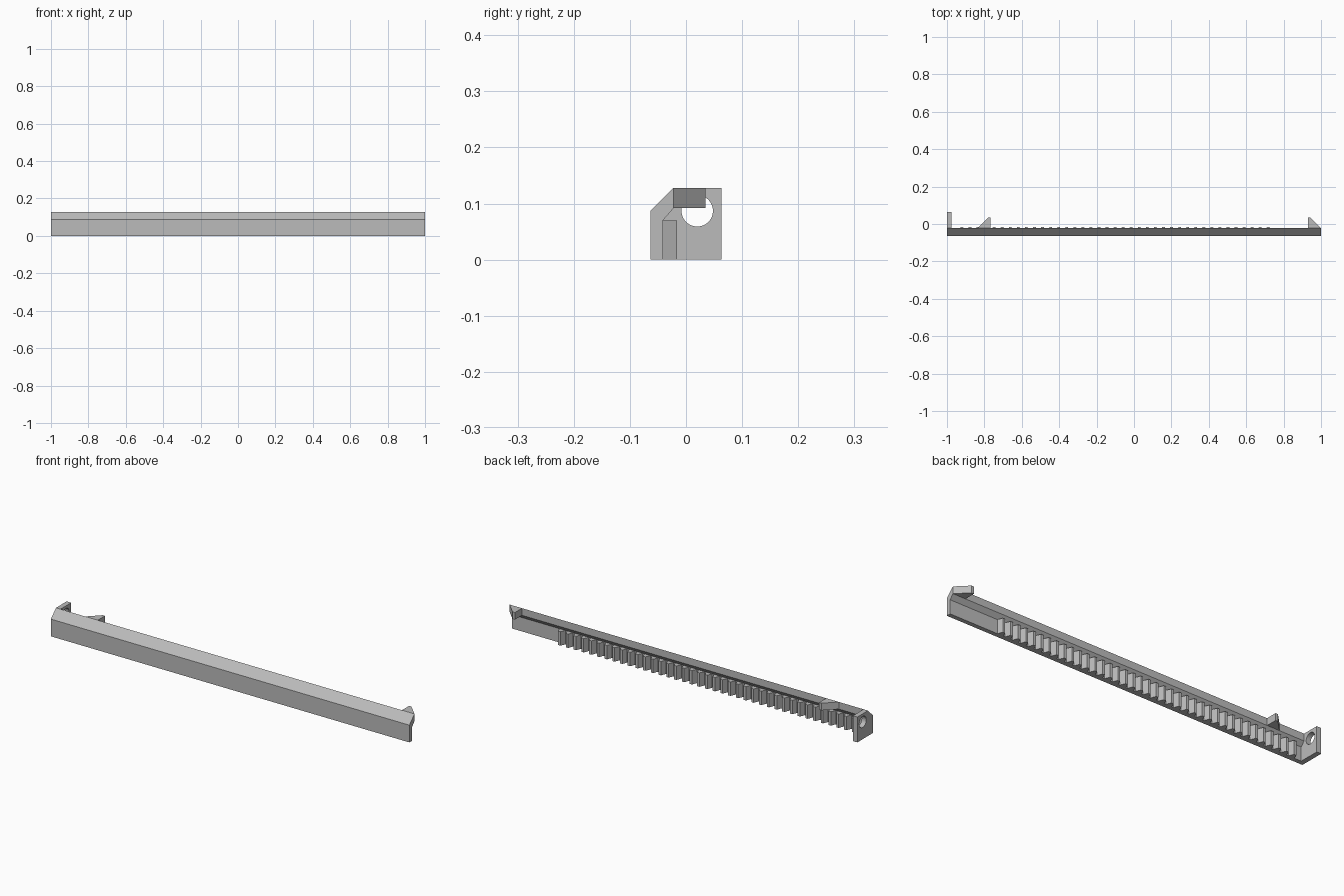
import bpy, bmesh
from mathutils import Vector

cube = bpy.data.objects.get("Cube")
if cube:
    bpy.data.objects.remove(cube)

grey = bpy.data.materials.new("plain_grey")
grey.use_nodes = True
COLOUR = (0.5, 0.5, 0.5, 1)
grey.diffuse_color = COLOUR
grey.node_tree.nodes["Principled BSDF"].inputs["Base Color"].default_value = COLOUR


def prism(name, outline, axis, start, end):
    """Extrude a flat outline along x (points are y, z) or z (points are x, y)."""
    bm = bmesh.new()
    place = (lambda a, b: (start, a, b)) if axis == "x" else (lambda a, b: (a, b, start))
    face = bm.faces.new([bm.verts.new(place(a, b)) for a, b in outline])
    shift = Vector((end - start, 0, 0)) if axis == "x" else Vector((0, 0, end - start))
    grown = bmesh.ops.extrude_face_region(bm, geom=[face])["geom"]
    bmesh.ops.translate(bm, vec=shift, verts=[v for v in grown if isinstance(v, bmesh.types.BMVert)])
    bmesh.ops.recalc_face_normals(bm, faces=bm.faces)
    mesh = bpy.data.meshes.new(name)
    bm.to_mesh(mesh)
    bm.free()
    mesh.materials.append(grey)
    obj = bpy.data.objects.new(name, mesh)
    bpy.context.collection.objects.link(obj)
    return obj


FRONT, WALL, LIP, BACK = -0.063, -0.041, -0.022, 0.063
TOP, SHOULDER, LIP_LOW, RACK_TOP = 0.128, 0.087, 0.092, 0.07
PLATE_X = -0.975

# Long rail with a sloped upper lip
prism("rail", [(FRONT, 0), (FRONT, SHOULDER), (LIP, TOP), (LIP, LIP_LOW),
               (WALL, RACK_TOP), (WALL, 0)], "x", PLATE_X, 1)

# End plate with a round hole
plate = prism("end_plate", [(FRONT, 0), (FRONT, SHOULDER), (LIP, TOP),
                            (BACK, TOP), (BACK, 0)], "x", -1, PLATE_X)
bpy.ops.mesh.primitive_cylinder_add(vertices=48, radius=0.028, depth=0.2,
                                    location=(-1, 0.02, 0.087), rotation=(0, 1.5708, 0))
cutter = bpy.context.object
cutter.name = "hole_cutter"
cutter.data.materials.append(grey)
cutter.hide_render = True
cutter.hide_set(True)
hole = plate.modifiers.new("hole", "BOOLEAN")
hole.object = cutter
hole.operation = "DIFFERENCE"
hole.solver = "EXACT"

# Rack of tapered teeth along the inner wall
TEETH, FIRST, PITCH = 39, -0.92, 0.0431
TIP_Y, ROOT_HALF, TIP_HALF = -0.016, 0.0165, 0.0065
tooth = prism("rack_teeth", [(FIRST - ROOT_HALF, WALL), (FIRST + ROOT_HALF, WALL),
                             (FIRST + TIP_HALF, TIP_Y), (FIRST - TIP_HALF, TIP_Y)],
              "z", 0, RACK_TOP)
row = tooth.modifiers.new("row", "ARRAY")
row.count = TEETH
row.use_relative_offset = False
row.use_constant_offset = True
row.constant_offset_displace = (PITCH, 0, 0)

# Two hooks on the lip: one straight side, a short tip and a 45 degree side
for name, straight, side in (("right_hook", -0.767, -1), ("left_hook", 0.93, 1)):
    prism(name, [(straight, LIP), (straight, 0.035), (straight + side * 0.013, 0.035),
                 (straight + side * 0.07, LIP)], "z", LIP_LOW, TOP)
